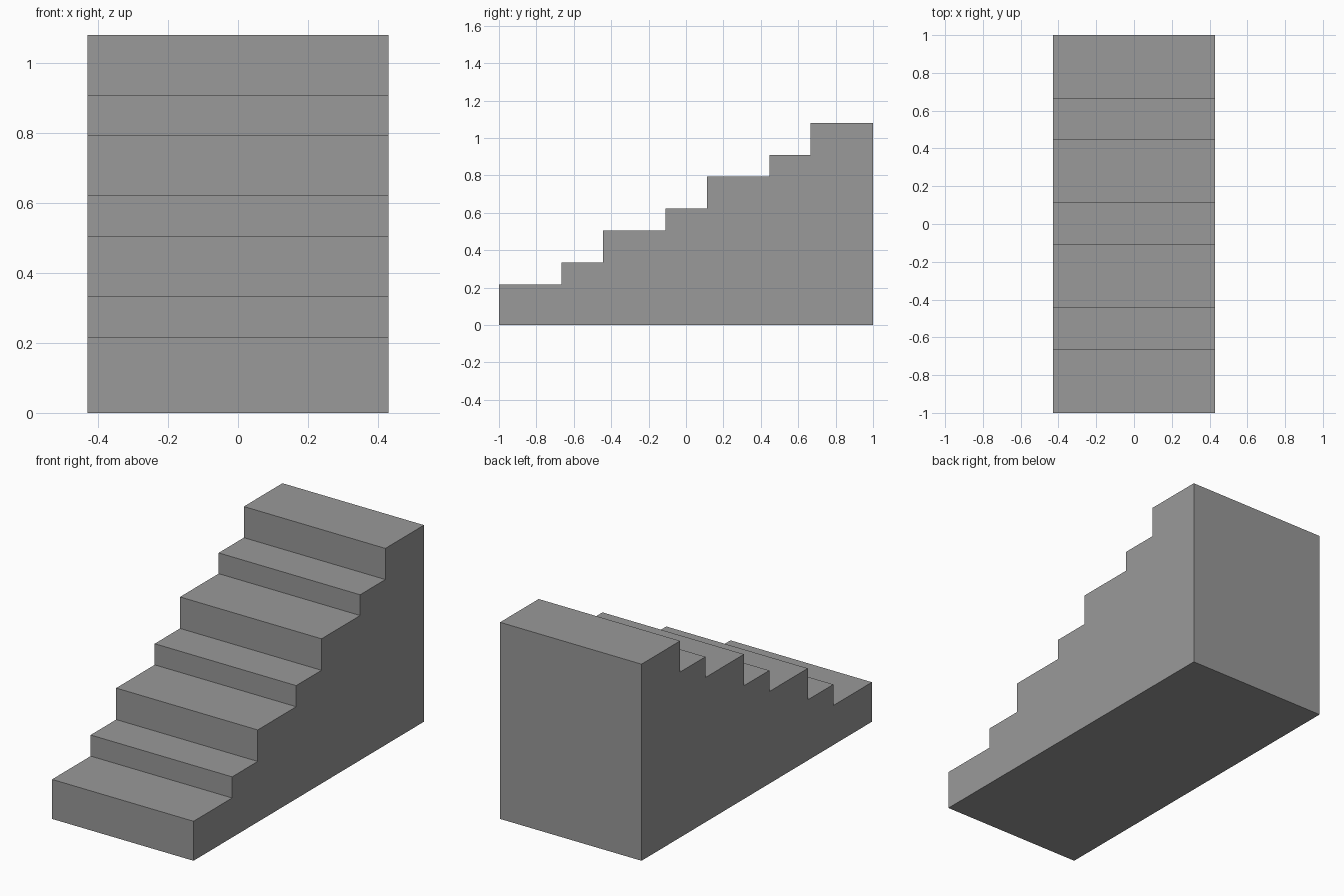
import bpy
import bmesh

cube = bpy.data.objects.get("Cube")
if cube:
    bpy.data.objects.remove(cube, do_unlink=True)

HALF_WIDTH = 0.43

# Stone colour
stone = bpy.data.materials.new("grey stone")
stone.use_nodes = True
colour = (0.32, 0.32, 0.32, 1)
stone.diffuse_color = colour
stone.node_tree.nodes["Principled BSDF"].inputs["Base Color"].default_value = colour

# Alternating deep and shallow treads: (back edge y, height)
treads = [(-0.665, 0.217), (-0.443, 0.333), (-0.109, 0.506), (0.111, 0.622),
          (0.446, 0.795), (0.665, 0.909), (1.0, 1.08)]

# Side profile of the staircase
profile = [(-1.0, 0.0)]
front_edge = -1.0
for back_edge, height in treads:
    profile += [(front_edge, height), (back_edge, height)]
    front_edge = back_edge
profile.append((1.0, 0.0))

# Extrude the profile across the width
bm = bmesh.new()
side = bm.faces.new([bm.verts.new((-HALF_WIDTH, y, z)) for y, z in profile])
extruded = bmesh.ops.extrude_face_region(bm, geom=[side], use_keep_orig=True)
moved = [v for v in extruded["geom"] if isinstance(v, bmesh.types.BMVert)]
bmesh.ops.translate(bm, verts=moved, vec=(2 * HALF_WIDTH, 0, 0))
bmesh.ops.recalc_face_normals(bm, faces=bm.faces)

mesh = bpy.data.meshes.new("staircase")
bm.to_mesh(mesh)
bm.free()
mesh.materials.append(stone)
staircase = bpy.data.objects.new("staircase", mesh)
bpy.context.collection.objects.link(staircase)
